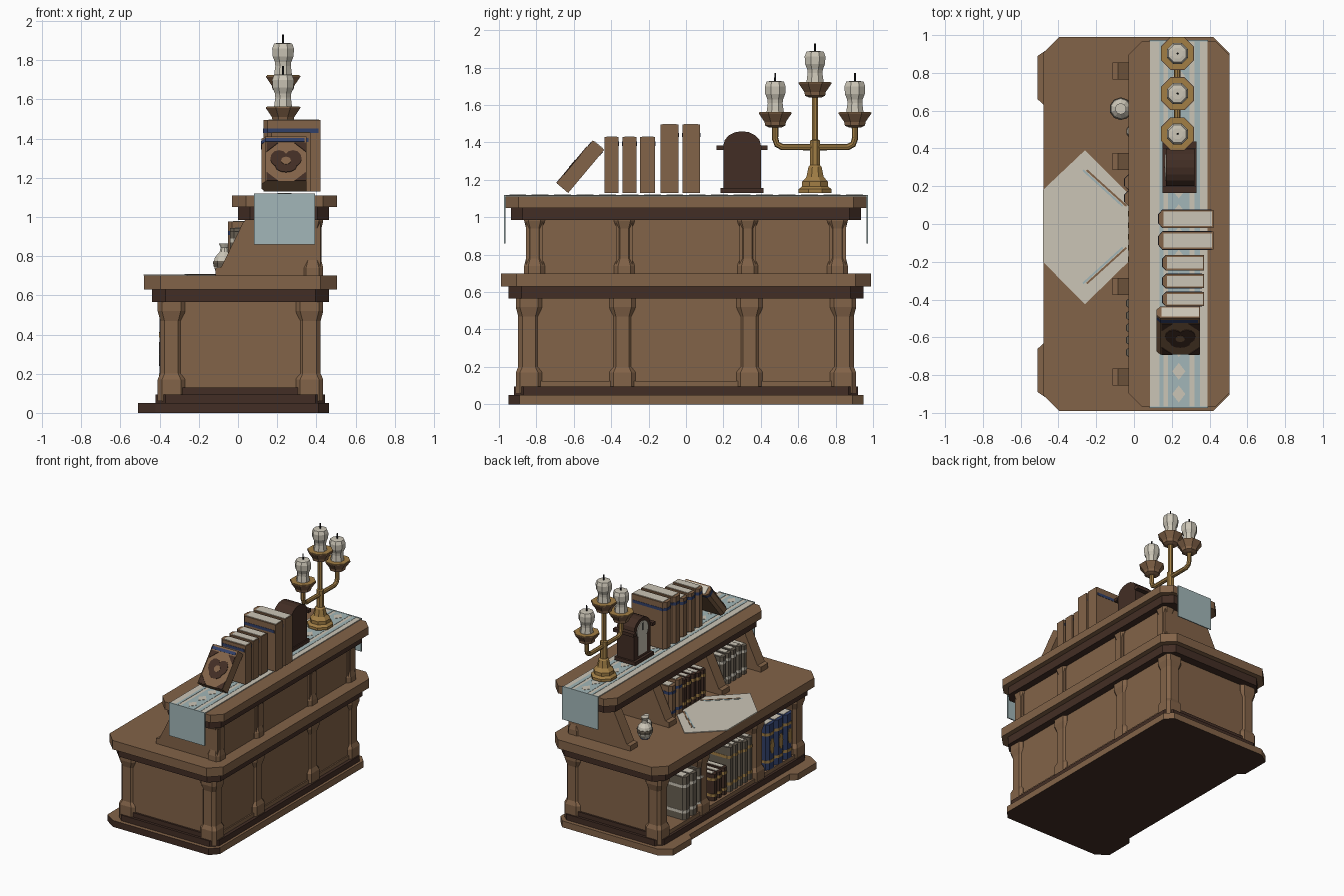
import bpy, bmesh, math, random
from mathutils import Matrix, Vector

if "Cube" in bpy.data.objects:
    bpy.data.objects.remove(bpy.data.objects["Cube"])
random.seed(4)

def mat(name, r, g, b):
    m = bpy.data.materials.new(name)
    m.diffuse_color = (r, g, b, 1)
    m.use_nodes = True
    m.node_tree.nodes["Principled BSDF"].inputs["Base Color"].default_value = m.diffuse_color
    return m

WOOD = mat("brown_wood", .225, .125, .065)
DARK = mat("dark_wood", .055, .027, .018)
GOLD = mat("brass", .36, .21, .06)
CREAM = mat("cream", .60, .56, .47)
PALE = mat("pale_blue", .36, .47, .48)
NAVY = mat("navy", .03, .05, .14)
GREY = mat("grey_leather", .14, .115, .085)
BLACK = mat("black", .012, .012, .014)

def loft(name, rings, m, mtx=None):
    """Skin a closed solid through equal-length rings of points."""
    bm = bmesh.new()
    vs = [[bm.verts.new(p) for p in r] for r in rings]
    n = len(vs[0])
    for a, b in zip(vs, vs[1:]):
        for i in range(n):
            bm.faces.new((a[i], a[(i + 1) % n], b[(i + 1) % n], b[i]))
    bm.faces.new(vs[0][::-1])
    bm.faces.new(vs[-1])
    if mtx:
        bm.transform(mtx)
    bmesh.ops.recalc_face_normals(bm, faces=bm.faces)
    me = bpy.data.meshes.new(name)
    bm.to_mesh(me)
    bm.free()
    me.materials.append(m)
    ob = bpy.data.objects.new(name, me)
    bpy.context.collection.objects.link(ob)
    return ob

def rect(x0, x1, y0, y1, c=0):
    if not c:
        return [(x0, y0), (x1, y0), (x1, y1), (x0, y1)]
    return [(x0 + c, y0), (x1 - c, y0), (x1, y0 + c), (x1, y1 - c),
            (x1 - c, y1), (x0 + c, y1), (x0, y1 - c), (x0, y0 + c)]

def prism(name, pts, lo, hi, m, axis='z', mtx=None):
    put = {'z': lambda p, h: (p[0], p[1], h), 'y': lambda p, h: (p[0], h, p[1]),
           'x': lambda p, h: (h, p[0], p[1])}[axis]
    return loft(name, [[put(p, h) for p in pts] for h in (lo, hi)], m, mtx)

def box(name, x0, x1, y0, y1, z0, z1, m, c=0, mtx=None):
    return prism(name, rect(x0, x1, y0, y1, c), z0, z1, m, 'z', mtx)

def lathe(name, cx, cy, prof, m, n=8):
    ring = lambda r, z: [(cx + r * math.cos(2 * math.pi * (i + .5) / n),
                          cy + r * math.sin(2 * math.pi * (i + .5) / n), z) for i in range(n)]
    return loft(name, [ring(r, z) for r, z in prof], m)

def post(name, x, y, prof):
    rings = [[(p[0], p[1], z) for p in rect(x - h, x + h, y - h, y + h, .022)] for z, h in prof]
    return loft(name, rings, WOOD)

def oval(cx, cy, rx, ry, n=12):
    return [(cx + rx * math.cos(2 * math.pi * i / n), cy + ry * math.sin(2 * math.pi * i / n)) for i in range(n)]

# plinth with protruding front feet
half = [(.465, 0), (.465, .89), (.41, .95), (-.42, .95), (-.51, .89), (-.51, .66), (-.465, .62), (-.465, 0)]
plinth = prism("plinth", half + [(x, -y) for x, y in half[-2:0:-1]], 0, .05, WOOD)
plinth.data.materials.append(DARK)
for p in plinth.data.polygons:
    if p.normal.z < -.5 or p.normal.y < -.5:
        p.material_index = 1

# lower carcass
box("base_moulding", -.42, .445, -.92, .92, .05, .095, DARK, .05)
box("lower_floor", -.40, .42, -.89, .89, .09, .125, WOOD, .04)
box("lower_back", .39, .41, -.87, .87, .12, .57, WOOD)
low = [(.06, .07), (.17, .07), (.20, .057), (.47, .057), (.52, .07), (.57, .07)]
for s in (-1, 1):
    box("lower_end_panel", -.36, .40, s * .87 - .015, s * .87 + .015, .1, .57, WOOD)
    box("end_bottom_rail", -.32, .34, s * .88 - .02, s * .88 + .02, .09, .13, DARK)
    box("lower_divider", -.36, .40, s * .34 - .03, s * .34 + .03, .12, .57, WOOD)
    for x in (-.34, .365):
        post("lower_corner_post", x, s * .84, low)
        post("lower_middle_post", x, s * .34, low)
box("lower_cornice", -.44, .465, -.95, .95, .565, .63, DARK, .07)
box("desk_top", -.48, .505, -.99, .99, .63, .70, WOOD, .085)

# upper shelf
slope = [(-.115, .70), (.42, .70), (.42, 1.01), (.06, 1.01), (.025, .97), (-.085, .745), (-.115, .74)]
up = [(.70, .055), (.74, .055), (.78, .045), (.94, .045), (.98, .055), (1.01, .055)]
for y in (-.81, -.33, .33, .81):
    prism("upper_bracket", slope, y - .045, y + .045, WOOD, 'y')
    post("upper_post", .38, y, up)
box("upper_back", .38, .41, -.83, .83, .70, 1.01, WOOD)
box("upper_cornice", .0, .465, -.935, .935, .985, 1.05, DARK, .06)
box("upper_top", -.03, .505, -.965, .965, 1.05, 1.11, WOOD, .07)

# table runner with stripes and diamond motifs
box("runner", .085, .39, -.968, .968, 1.11, 1.117, CREAM)
for x0, x1 in ((.135, .155), (.18, .295), (.32, .35)):
    box("runner_stripe", x0, x1, -.968, .968, 1.117, 1.119, PALE)
for i in range(16):
    prism("runner_motif", oval(.237, -.9 + i * .12, .035, .045, 4), 1.119, 1.121, CREAM)
for s in (-1, 1):
    box("runner_drop", .082, .393, s * .970 - .004, s * .970 + .004, .86, 1.12, PALE)

def book(name, x0, x1, y0, y1, z0, z1, m, bands=(), bm_=NAVY, mtx=None):
    """Book with a faceted spine at x0, cream pages on top and coloured bands."""
    def outline(e):
        q = (y1 - y0) * .25
        return [(x0 + .02, y0 - e), (x1 + e, y0 - e), (x1 + e, y1 + e), (x0 + .02, y1 + e),
                (x0 - e, y1 - q), (x0 - e, y0 + q)]
    prism(name, outline(0), z0, z1, m, 'z', mtx)
    box(name + "_pages", x0 + .025, x1 - .006, y0 + .01, y1 - .01, z1 - .01, z1 + .003, CREAM, 0, mtx)
    for f in bands:
        z = z0 + f * (z1 - z0)
        pts = outline(.002)
        pts[1], pts[2] = (x1 - .01, pts[1][1]), (x1 - .01, pts[2][1])
        prism(name + "_band", pts, z, z + .022, bm_, 'z', mtx)

# books standing on top
for y0, y1 in ((-.435, -.36), (-.34, -.265), (-.245, -.165)):
    book("top_book", .15, .37, y0, y1, 1.13, 1.43, WOOD, (.84,))
for y0, y1 in ((-.135, -.04), (-.02, .075)):
    book("tall_top_book", .13, .42, y0, y1, 1.13, 1.495, WOOD, (.82,))

# leaning book with dark cover emblem
lean = (Matrix.Translation((0, -.63, 1.13)) @ Matrix.Rotation(math.radians(-40), 4, 'X')
        @ Matrix.Translation((0, .63, -1.13)))
book("leaning_book", .12, .35, -.71, -.63, 1.13, 1.43, WOOD, (.88,), NAVY, lean)
for cx, cz, rx, rz in ((.21, 1.28, .045, .055), (.28, 1.28, .045, .055), (.245, 1.23, .055, .04)):
    prism("cover_emblem", oval(cx, cz, rx, rz), -.714, -.709, DARK, 'y', lean)
prism("emblem_centre", oval(.245, 1.265, .025, .025), -.716, -.71, WOOD, 'y', lean)
for x, s in ((.145, 1), (.348, -1)):
    for z, t in ((1.132, 1), (1.385, -1)):
        prism("cover_corner", [(x, z), (x + s * .06, z), (x, z + t * .06)], -.714, -.709, DARK, 'y', lean)

# shelf books: (x front, first y, step, count, floor z, height, cover, band)
rows = [(-.395, .58, .085, 3, .125, .35, GREY, CREAM), (-.38, .20, .06, 3, .125, .22, DARK, GOLD),
        (-.385, .01, .06, 5, .125, .34, GREY, GOLD), (-.40, -.44, .11, 3, .125, .37, NAVY, GOLD),
        (-.05, .26, .085, 2, .70, .27, WOOD, NAVY), (-.03, .08, .06, 5, .70, .23, DARK, GOLD),
        (-.04, -.39, .065, 5, .70, .24, GREY, CREAM)]
for x, y, step, n, z, h, m, b in rows:
    for i in range(n):
        hi = h * random.uniform(.93, 1.03)
        y1 = y - i * step
        book("shelf_book", x, x + .23, y1 - step + .006, y1, z, z + hi, m, (.15, .75), b)
        if m is NAVY:
            prism("spine_medallion", oval(y1 - step / 2, z + hi * .5, .024, .06), x - .004, x + .01, GOLD, 'x')

# mantel clock
arch = [(.30 + .10 * math.cos(math.pi * i / 8), 1.385 + .075 * math.sin(math.pi * i / 8)) for i in range(9)]
prism("clock_case", [(.20, 1.13), (.40, 1.13)] + arch, .17, .32, DARK, 'x')
box("clock_base", .15, .33, .185, .415, 1.13, 1.157, DARK)
for y in (.182, .418):
    box("clock_shoulder", .15, .33, y - .018, y + .018, 1.36, 1.385, DARK)
prism("clock_dial", oval(.30, 1.365, .07, .07, 16), .164, .172, CREAM, 'x')
box("clock_window", .165, .172, .245, .355, 1.18, 1.32, CREAM)
box("clock_hand", .161, .166, .296, .304, 1.365, 1.42, BLACK)

# candelabrum
CX, CY = .23, .69
lathe("candelabrum_stem", CX, CY, [(.095, 1.13), (.095, 1.15), (.075, 1.165), (.075, 1.19), (.05, 1.215),
      (.038, 1.27), (.028, 1.28), (.028, 1.41), (.018, 1.415), (.018, 1.65)], GOLD)
for s in (-1, 1):
    path = [(.0, 1.375), (.175, 1.375), (.203, 1.39), (.213, 1.42), (.213, 1.49)]
    dirs = [(1, 0), (.95, .3), (.7, .7), (.3, .95), (0, 1)]
    rings = []
    for (d, z), (a, b) in zip(path, dirs):
        rings.append([(CX + .017 * math.cos(t), CY + s * (d - b * .017 * math.sin(t)), z + a * .017 * math.sin(t))
                      for t in [math.pi * k / 4 for k in range(8)]])
    loft("candelabrum_arm", rings, GOLD)
for y, z in ((CY, 1.64), (CY - .213, 1.48), (CY + .213, 1.48)):
    lathe("candle_cup", CX, y, [(.035, z), (.058, z + .01), (.062, z + .03), (.095, z + .075), (.095, z + .08)], WOOD)
    lathe("cup_dish", CX, y, [(.09, z + .079), (.09, z + .084)], GOLD)
    lathe("candle", CX, y, [(.05, z + .08), (.043, z + .13), (.045, z + .15), (.058, z + .18), (.06, z + .22),
          (.05, z + .245), (.03, z + .248)], CREAM)
    lathe("wick", CX, y, [(.006, z + .24), (.005, z + .29)], BLACK, 5)

# vases beside the shelf
for x, y, k in ((-.07, .61, 1), (.0, .49, .7)):
    prof = [(.03, 0), (.05, .03), (.058, .065), (.05, .095), (.025, .12), (.02, .145), (.03, .165)]
    lathe("vase", x, y, [(r * k, .70 + z * k) for r, z in prof], CREAM, 10)
    lathe("vase_foot", x, y, [(.034 * k, .70), (.034 * k, .70 + .012 * k)], NAVY, 10)
    lathe("vase_band", x, y, [(.056 * k, .70 + .045 * k), (.0605 * k, .70 + .065 * k), (.059 * k, .70 + .075 * k)], GREY, 10)

# spread sheet on the desk with border lines
prism("paper_sheet", [(-.482, .18), (-.482, -.20), (-.26, -.425), (-.03, -.20), (-.03, .16), (-.26, .39)],
      .70, .706, CREAM)
for s, m, o in ((1, WOOD, 0), (1, PALE, .02), (-1, WOOD, 0), (-1, PALE, .02)):
    a, b = Vector((-.25 - o, s * .30 - .015)), Vector((-.04 - o, s * .11 - .015))
    w = (b - a).orthogonal().normalized() * .005
    prism("paper_line", [a + w, b + w, b - w, a - w], .706, .708, m)
